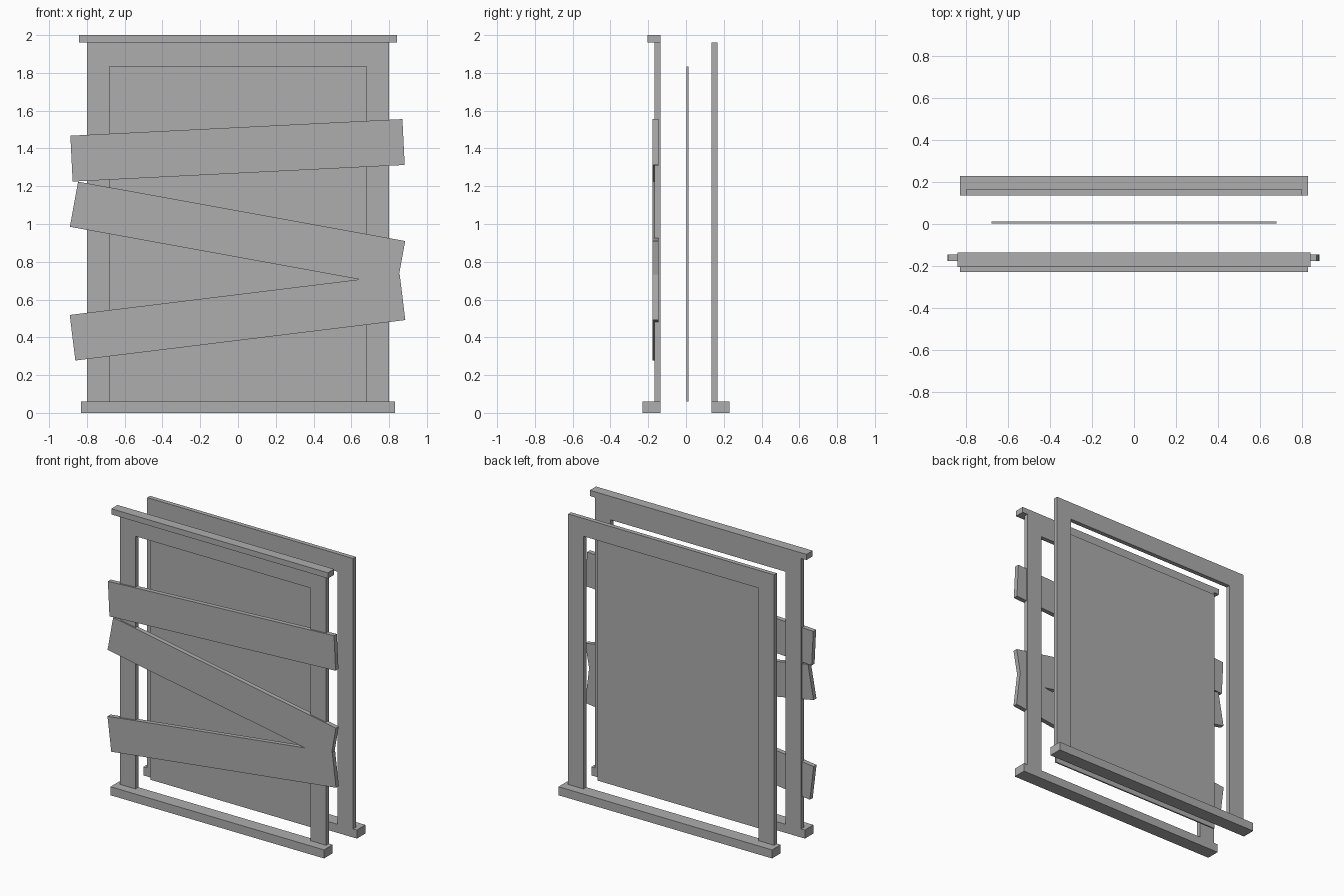
import bpy, bmesh, math
from mathutils import Matrix

if "Cube" in bpy.data.objects:
    bpy.data.objects.remove(bpy.data.objects["Cube"])

grey = bpy.data.materials.new("plain_grey")
grey.diffuse_color = (0.42, 0.42, 0.42, 1)
grey.use_nodes = True
grey.node_tree.nodes["Principled BSDF"].inputs["Base Color"].default_value = grey.diffuse_color


def finish(name, bm):
    bmesh.ops.recalc_face_normals(bm, faces=bm.faces)
    me = bpy.data.meshes.new(name)
    bm.to_mesh(me)
    bm.free()
    me.materials.append(grey)
    ob = bpy.data.objects.new(name, me)
    bpy.context.collection.objects.link(ob)
    return ob


def box(name, x, y, z, tilt=0.0):
    """Box from (min, max) ranges, tilted about its centre in the front plane."""
    size = [r[1] - r[0] for r in (x, y, z)]
    mid = [(r[0] + r[1]) / 2 for r in (x, y, z)]
    bm = bmesh.new()
    bmesh.ops.create_cube(bm, size=1)
    bmesh.ops.transform(bm, verts=bm.verts, matrix=Matrix.Translation(mid)
                        @ Matrix.Rotation(-tilt, 4, 'Y') @ Matrix.Diagonal((*size, 1)))
    return finish(name, bm)


def frame(name, y0, y1):
    """Two posts and a top rail as one extruded outline."""
    outline = [(-.80, .06), (-.80, 1.96), (.80, 1.96), (.80, .06),
               (.68, .06), (.68, 1.835), (-.68, 1.835), (-.68, .06)]
    bm = bmesh.new()
    face = bm.faces.new([bm.verts.new((x, y0, z)) for x, z in outline])
    out = bmesh.ops.extrude_face_region(bm, geom=[face])
    moved = [v for v in out["geom"] if isinstance(v, bmesh.types.BMVert)]
    bmesh.ops.translate(bm, verts=moved, vec=(0, y1 - y0, 0))
    return finish(name, bm)


# Matching frames and sills, front and back
for side, s in (("front", -1), ("back", 1)):
    frame(side + "_frame", s * .135, s * .166)
    box(side + "_sill", (-.83, .83), sorted((s * .135, s * .23)), (0, .06))

# Front cap and middle pane
box("front_top_cap", (-.842, .842), (-.204, -.135), (1.96, 2.0))
box("glass_pane", (-.68, .68), (.002, .012), (.06, 1.835))

# Crooked boards nailed over the front opening
for name, z, slope in (("upper_board", 1.39, .05),
                       ("middle_board", .9475, -.1816),
                       ("lower_board", .505, .1226)):
    box(name, (-.8825, .8775), (-.177, -.145), (z - .1215, z + .1215), math.atan(slope))
